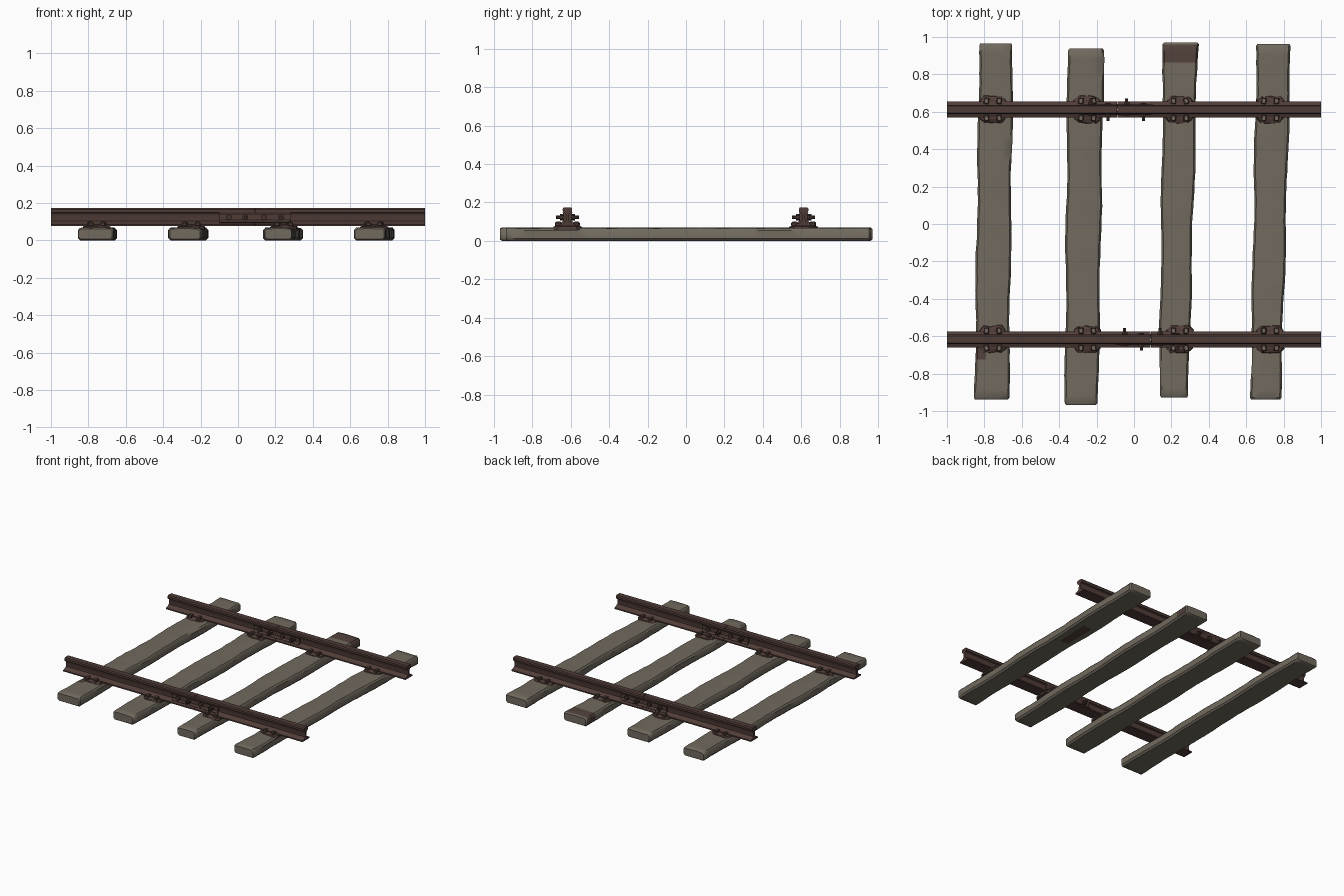
import bpy, bmesh, math, random
from mathutils import Vector, Matrix

if "Cube" in bpy.data.objects:
    bpy.data.objects.remove(bpy.data.objects["Cube"])

random.seed(4)

def material(name, rgb):
    m = bpy.data.materials.new(name)
    m.diffuse_color = (*rgb, 1)
    m.use_nodes = True
    m.node_tree.nodes["Principled BSDF"].inputs["Base Color"].default_value = m.diffuse_color
    return m

WOOD = material("weathered_wood", (0.165, 0.143, 0.112))
RUST = material("rusty_iron", (0.080, 0.046, 0.039))
DARK = material("dark_rust", (0.055, 0.032, 0.027))
STAIN = material("rust_stain", (0.085, 0.055, 0.045))

def finish(bm, name, mats, smooth=None, bevel=0):
    bmesh.ops.recalc_face_normals(bm, faces=bm.faces[:])
    me = bpy.data.meshes.new(name)
    bm.to_mesh(me)
    bm.free()
    ob = bpy.data.objects.new(name, me)
    bpy.context.collection.objects.link(ob)
    for m in mats:
        me.materials.append(m)
    if bevel:
        b = ob.modifiers.new("bevel", 'BEVEL')
        b.width, b.segments = bevel, 1
    if smooth:
        bpy.context.view_layer.objects.active = ob
        ob.select_set(True)
        bpy.ops.object.shade_smooth_by_angle(angle=math.radians(smooth))
        ob.select_set(False)
    return ob

def loft(bm, rings):
    """Skin a list of closed rings and cap both ends."""
    vs = [[bm.verts.new(p) for p in r] for r in rings]
    n = len(vs[0])
    for a, b in zip(vs, vs[1:]):
        for i in range(n):
            bm.faces.new((a[i], a[(i + 1) % n], b[(i + 1) % n], b[i]))
    bm.faces.new(vs[0])
    bm.faces.new(vs[-1])

# Rounded timber cross-section: x from 0 to 1 across, z, and inset from the side
SECTION = [(0, .012, 0), (0, .054, 0), (0, .066, .010), (.3, .068, 0), (.7, .068, 0),
           (1, .066, -.010), (1, .054, 0), (1, .012, 0), (1, 0, -.012),
           (.7, 0, 0), (.3, 0, 0), (0, 0, .012)]

def sleeper(name, front, back, stain):
    (fy, fl, fr), (by, bl, br) = front, back
    bm = bmesh.new()
    rings = []
    n = 36
    ts = [0, .005] + [i / n for i in range(1, n)] + [.995, 1]
    for t in ts:
        end = t in (0, 1)
        wob = lambda k: .004 * math.sin(t * 17 + k + fl * 9) + random.uniform(-.0015, .0015)
        l, r = fl + (bl - fl) * t + wob(0), fr + (br - fr) * t + wob(2)
        y = fy + (by - fy) * t
        ring = []
        for u, z, dx in SECTION:
            x = l + (r - l) * u + dx
            zz = z
            if z > .06:
                zz += random.uniform(-.002, .002)
            if end:                       # worn rounded ends
                x += (.006 if u < .5 else -.006)
                zz = .034 + (zz - .034) * .82
            ring.append((x, y, zz))
        rings.append(ring)
    loft(bm, rings)
    bm.normal_update()
    for f in bm.faces:
        if stain(f.calc_center_median()):
            f.material_index = 1
    return finish(bm, name, [WOOD, STAIN], 40)

none = lambda c: False
sleeper("sleeper_1", (-.937, -.853, -.668), (.965, -.828, -.647),
        lambda c: c.z > .06 and c.x < -.81 and -.72 < c.y < -.64)
sleeper("sleeper_2", (-.968, -.370, -.193), (.937, -.355, -.160), none)
sleeper("sleeper_3", (-.927, .135, .290), (.970, .157, .342),
        lambda c: c.z > .03 and .88 < c.y < .945)
sleeper("sleeper_4", (-.938, .622, .785), (.962, .655, .840),
        lambda c: c.z < .005 and .68 < c.x < .76 and .12 < c.y < .38)

def mirror_profile(half):
    return half + [(-y, z) for y, z in reversed(half)]

RAIL = mirror_profile([(.042, .077), (.042, .086), (.022, .093), (.009, .103), (.008, .136),
                       (.013, .145), (.024, .150), (.025, .166), (.019, .174)])
PLATE = [(.006, .096), (.024, .091), (.030, .097), (.020, .110),
         (.020, .136), (.026, .148), (.006, .150)]

def prism(bm, profile, x0, x1, y, side=1):
    loft(bm, [[(x, y + side * p, z) for p, z in profile] for x in (x0, x1)])

def box(bm, centre, size, rot=0):
    m = Matrix.Translation(centre) @ Matrix.Rotation(rot, 4, 'Z') @ Matrix.Diagonal((*size, 1))
    bmesh.ops.create_cube(bm, size=1, matrix=m)

def bolt(bm, x, y0, y1, z, r):
    m = Matrix.Translation((x, (y0 + y1) / 2, z)) @ Matrix.Rotation(math.pi / 2, 4, 'X')
    bmesh.ops.create_cone(bm, cap_ends=True, segments=6, radius1=r, radius2=r,
                          depth=abs(y1 - y0), matrix=m)

for label, y, s in (("front", -.617, -1), ("back", .612, 1)):
    # Rails: two lengths meeting at a joint
    joint = -.09 * s
    for part, x0, x1 in (("left", -1, joint - .002), ("right", joint + .002, 1)):
        bm = bmesh.new()
        prism(bm, RAIL, x0, x1, y)
        finish(bm, f"{label}_rail_{part}", [RUST], 35)

    # Joint bars on both sides of the web
    bm = bmesh.new()
    for side in (-1, 1):
        prism(bm, PLATE, joint - .19, joint + .19, y, side)
    finish(bm, f"{label}_joint_bars", [RUST])

    # Bolts with nuts through the joint bars
    bm = bmesh.new()
    for k, dx in enumerate((-.14, -.05, .05, .14)):
        x = joint + dx
        for side in (-1, 1):
            long = (k % 2 == 0) == (side > 0)
            bolt(bm, x, y + side * .018, y + side * (.040 if long else .034), .123, .017)
            if long:
                bolt(bm, x, y + side * .038, y + side * .060, .123, .009)
    finish(bm, f"{label}_joint_bolts", [DARK])

    # Tie plates, clips and spikes at each sleeper
    for i, x in enumerate((-.755, -.25, .245, .728)):
        bm = bmesh.new()
        rings = []
        for z, hw, hd in ((.060, .074, .076), (.074, .070, .070), (.081, .058, .050)):
            ring = []
            for k in range(16):
                a = 2 * math.pi * (k + .5) / 16
                c, d = math.cos(a), math.sin(a)
                m = max(abs(c), abs(d))
                j = random.uniform(.92, 1.06)
                ring.append((x + hw * c / m * j, y + hd * d / m * j, z))
            rings.append(ring)
        loft(bm, rings)
        finish(bm, f"{label}_tie_plate_{i + 1}", [RUST])

        clips, caps = bmesh.new(), bmesh.new()
        for side in (-1, 1):
            for dx in (-.034, .034):
                r = random.uniform(-.25, .25)
                box(clips, (x + dx, y + side * .046, .086), (.028, .034, .022), r)
                box(caps, (x + dx, y + side * .047, .0985), (.014, .018, .005), r + .3)
        finish(clips, f"{label}_rail_clips_{i + 1}", [RUST], bevel=.004)
        finish(caps, f"{label}_spike_heads_{i + 1}", [WOOD])
